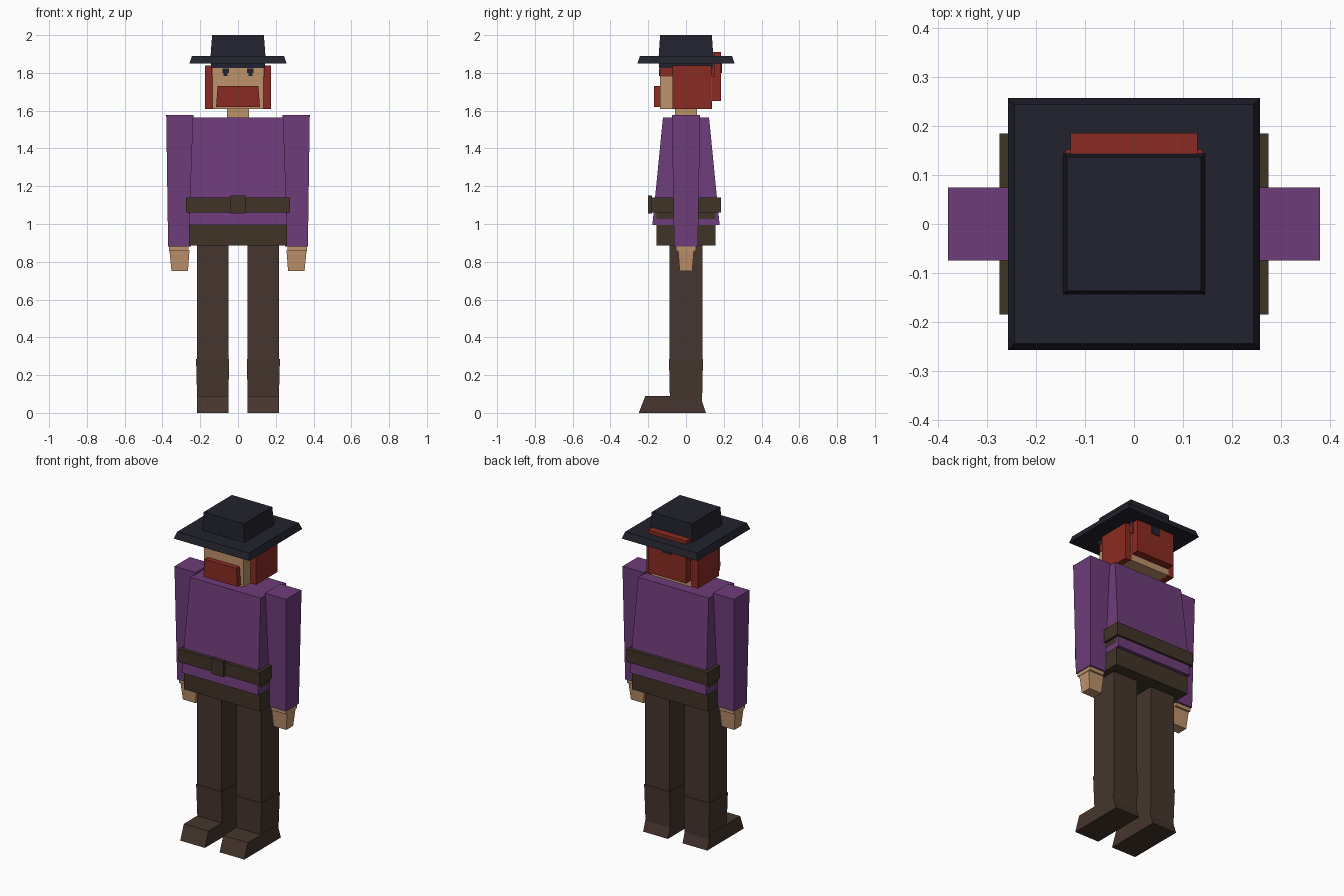
import bpy

if "Cube" in bpy.data.objects:
    bpy.data.objects.remove(bpy.data.objects["Cube"])


def material(name, r, g, b):
    def lin(c):
        c /= 255
        return c / 12.92 if c <= 0.04045 else ((c + 0.055) / 1.055) ** 2.4
    m = bpy.data.materials.new(name)
    m.diffuse_color = (lin(r), lin(g), lin(b), 1)
    m.use_nodes = True
    m.node_tree.nodes["Principled BSDF"].inputs["Base Color"].default_value = m.diffuse_color
    return m


PURPLE = material("purple_cloth", 110, 60, 122)
BROWN = material("dark_brown", 70, 53, 45)
LEATHER = material("belt_leather", 65, 52, 39)
SKIN = material("skin", 190, 146, 107)
RED = material("red_hair", 138, 43, 34)
NAVY = material("hat_navy", 34, 34, 46)


def block(name, mat, z0, z1, bottom, top=None):
    """Tapered block; bottom and top are (x0, x1, y0, y1)."""
    top = top or bottom
    verts = [(x, y, z)
             for z, (a, b, c, d) in ((z0, bottom), (z1, top))
             for x, y in ((a, c), (b, c), (b, d), (a, d))]
    faces = [(3, 2, 1, 0), (4, 5, 6, 7)]
    faces += [(i, (i + 1) % 4, (i + 1) % 4 + 4, i + 4) for i in range(4)]
    me = bpy.data.meshes.new(name)
    me.from_pydata(verts, [], faces)
    me.materials.append(mat)
    ob = bpy.data.objects.new(name, me)
    bpy.context.collection.objects.link(ob)
    return ob


def sq(x, y=None):
    """Centred rectangle from half sizes."""
    y = x if y is None else y
    return (-x, x, -y, y)


def pair(name, mat, z0, z1, bottom, top=None):
    """The same block on both sides of the body."""
    def flip(r):
        return (-r[1], -r[0], r[2], r[3])
    top = top or bottom
    block(name + "_right", mat, z0, z1, bottom, top)
    block(name + "_left", mat, z0, z1, flip(bottom), flip(top))


# Torso, hips and belt
block("torso", PURPLE, 0.995, 1.565, sq(0.26, 0.178), sq(0.24, 0.122))
block("hips", LEATHER, 0.885, 1.07, sq(0.2589, 0.157))
block("belt", LEATHER, 1.06, 1.14, sq(0.275, 0.185))
block("buckle", LEATHER, 1.055, 1.15, (-0.04, 0.04, -0.2, -0.18))

# Arms and hands
pair("arm", PURPLE, 0.88, 1.577,
     (0.25, 0.37, -0.063, 0.063), (0.235, 0.38, -0.075, 0.075))
pair("wrist", SKIN, 0.857, 0.885, (0.262, 0.365, -0.053, 0.053))
pair("hand", SKIN, 0.75, 0.86,
     (0.265, 0.352, -0.033, 0.033), (0.257, 0.363, -0.042, 0.042))

# Legs, boot shafts and shoes
pair("leg", BROWN, 0.25, 0.9, (0.05, 0.218, -0.087, 0.087))
pair("boot_shaft", BROWN, 0.06, 0.285,
     (0.05, 0.216, -0.085, 0.085), (0.048, 0.222, -0.09, 0.09))
pair("shoe", BROWN, 0, 0.09,
     (0.05, 0.218, -0.25, 0.105), (0.05, 0.218, -0.215, 0.075))

# Neck and head
block("neck", SKIN, 1.55, 1.62, sq(0.057))
block("head", SKIN, 1.61, 1.83, sq(0.135, 0.138))
pair("eye", NAVY, 1.80, 1.822, (0.047, 0.083, -0.144, -0.137))
pair("pupil", NAVY, 1.784, 1.802, (0.055, 0.077, -0.143, -0.137))

# Hair and beard
block("beard", RED, 1.62, 1.73,
      (-0.116, 0.116, -0.17, -0.13), (-0.108, 0.108, -0.17, -0.13))
pair("side_hair", RED, 1.61, 1.838, (0.13, 0.174, -0.072, 0.134))
pair("temple_hair", RED, 1.78, 1.826, (0.132, 0.139, -0.134, -0.06))
block("back_hair", RED, 1.65, 1.91, (-0.13, 0.13, 0.13, 0.186))
block("back_hair_band", RED, 1.78, 1.9, (-0.14, 0.14, 0.13, 0.152))
block("hair_tie", NAVY, 1.80, 1.85, (-0.03, 0.03, 0.183, 0.19))

# Hat
block("hat_band", NAVY, 1.825, 1.86, sq(0.142))
block("hat_brim", NAVY, 1.85, 1.89, sq(0.257), sq(0.244))
block("hat_crown", NAVY, 1.88, 2.0, sq(0.146, 0.145), sq(0.137))
